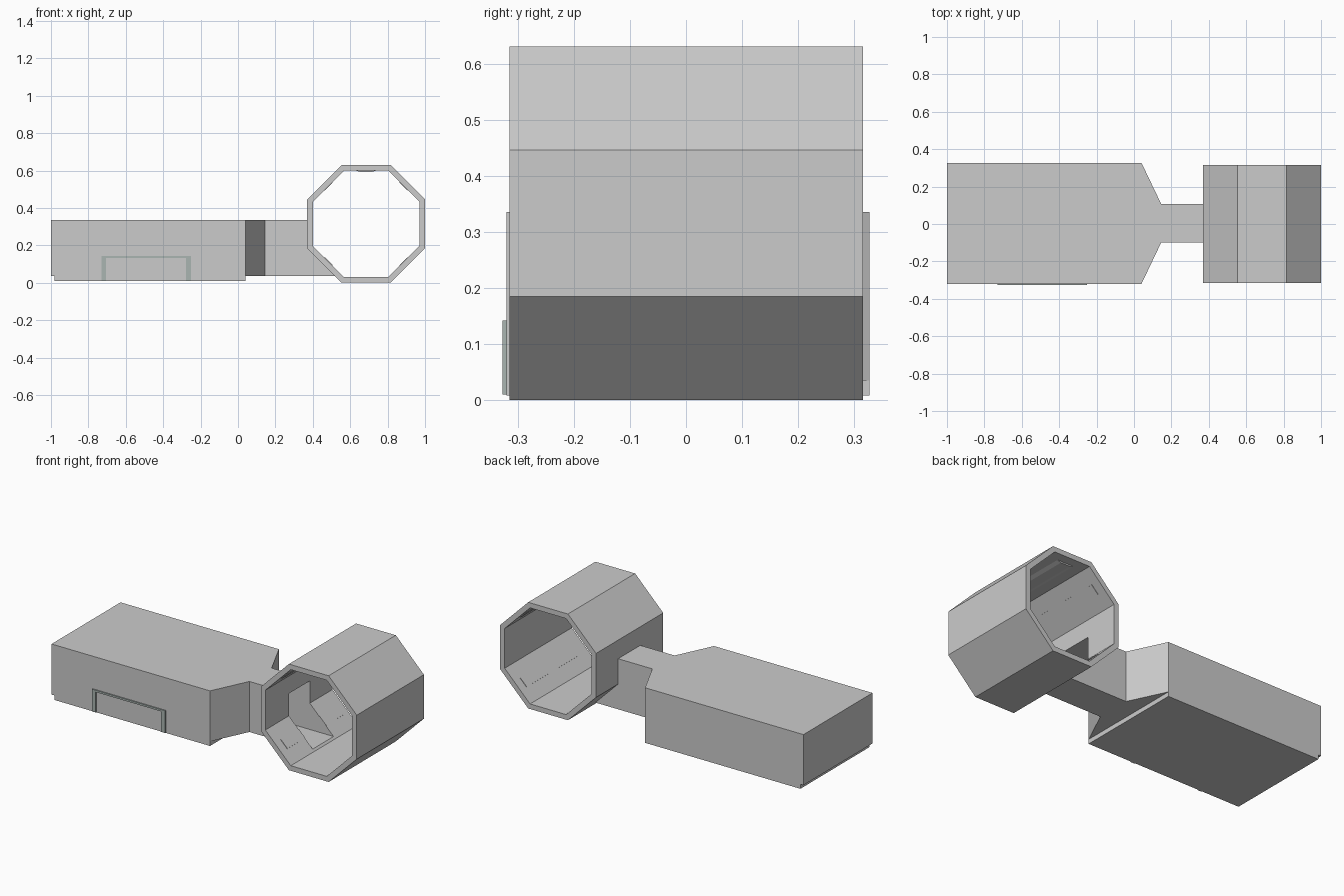
import bpy, bmesh, math

if "Cube" in bpy.data.objects:
    bpy.data.objects.remove(bpy.data.objects["Cube"])

RX, RZ = 0.685, 0.315          # ring centre


def prism(name, pts, axis, lo, hi):
    """Extrude a 2D profile along y (x,z profile) or z (x,y profile)."""
    bm = bmesh.new()
    place = (lambda u, v: (u, lo, v)) if axis == 'y' else (lambda u, v: (u, v, lo))
    face = bm.faces.new([bm.verts.new(place(u, v)) for u, v in pts])
    ext = bmesh.ops.extrude_face_region(bm, geom=[face])
    d = hi - lo
    bmesh.ops.translate(bm, vec=(0, d, 0) if axis == 'y' else (0, 0, d),
                        verts=[g for g in ext['geom'] if isinstance(g, bmesh.types.BMVert)])
    bmesh.ops.recalc_face_normals(bm, faces=bm.faces)
    me = bpy.data.meshes.new(name)
    bm.to_mesh(me)
    bm.free()
    ob = bpy.data.objects.new(name, me)
    bpy.context.collection.objects.link(ob)
    return ob


def rect(x0, x1, v0, v1):
    return [(x0, v0), (x1, v0), (x1, v1), (x0, v1)]


def octagon(apothem):
    r = apothem / math.cos(math.pi / 8)
    return [(RX + r * math.cos(math.pi / 8 + i * math.pi / 4),
             RZ + r * math.sin(math.pi / 8 + i * math.pi / 4)) for i in range(8)]


def cut(ob, cutter):
    mod = ob.modifiers.new("cut", 'BOOLEAN')
    mod.operation, mod.solver, mod.object = 'DIFFERENCE', 'EXACT', cutter
    bpy.context.view_layer.objects.active = ob
    bpy.ops.object.modifier_apply(modifier=mod.name)


def outline(t, end):
    """Plan of the cabin and neck, inset by t."""
    return [(-1 + t, -0.32 + t), (0.04 - t / 2, -0.32 + t), (0.145, -0.1 + t), (end, -0.1 + t),
            (end, 0.108 - t), (0.145, 0.108 - t), (0.04 - t / 2, 0.327 - t), (-1 + t, 0.327 - t)]


# Cutters
cavity = prism("cavity_cutter", outline(0.006, 0.62), 'z', 0.041, 0.329)
ring_bore = prism("bore_cutter", octagon(0.285), 'y', -0.5, 0.5)
neck_end = prism("neck_end_cutter", octagon(0.3), 'y', -0.5, 0.5)

# Octagonal ring, open at both ends, with a doorway to the neck
ring = prism("octagonal_ring", octagon(0.315), 'y', -0.315, 0.315)
cut(ring, ring_bore)
cut(ring, cavity)

# Hollow cabin with tapered neck, ending on the ring wall
hull = prism("cabin_and_neck", outline(0, 0.55), 'z', 0.035, 0.335)
cut(hull, cavity)
cut(hull, neck_end)

# Base plate under the cabin
prism("base_plate", rect(-0.98, 0.04, -0.32, 0.327), 'z', 0.008, 0.036)

# Thin strips on the four sloping inner faces of the ring
for i in range(4):
    a = math.radians(45 + 90 * i)
    ca, sa = math.cos(a), math.sin(a)
    pts = [(RX + r * ca - w * sa, RZ + r * sa + w * ca)
           for r, w in rect(0.282, 0.29, -0.03, 0.03)]
    strip = prism(f"wall_strip_{i + 1}", pts, 'y', -0.26, 0.26)
    if i == 2:
        cut(strip, cavity)

# Ceiling light
prism("ceiling_light", [(0.625, 0.602), (0.655, 0.592), (0.715, 0.592), (0.745, 0.602)],
      'y', -0.26, 0.26)

# Door frame on the front of the cabin
mat = bpy.data.materials.new("frame_grey_green")
mat.diffuse_color = (0.4, 0.46, 0.44, 1)
mat.use_nodes = True
mat.node_tree.nodes["Principled BSDF"].inputs["Base Color"].default_value = mat.diffuse_color
for name, r in (("door_post_left", rect(-0.73, -0.705, 0.01, 0.142)),
                ("door_post_right", rect(-0.277, -0.25, 0.01, 0.142)),
                ("door_lintel", rect(-0.705, -0.277, 0.131, 0.142))):
    prism(name, r, 'y', -0.327, -0.318).data.materials.append(mat)

for c in (cavity, ring_bore, neck_end):
    bpy.data.objects.remove(c)
